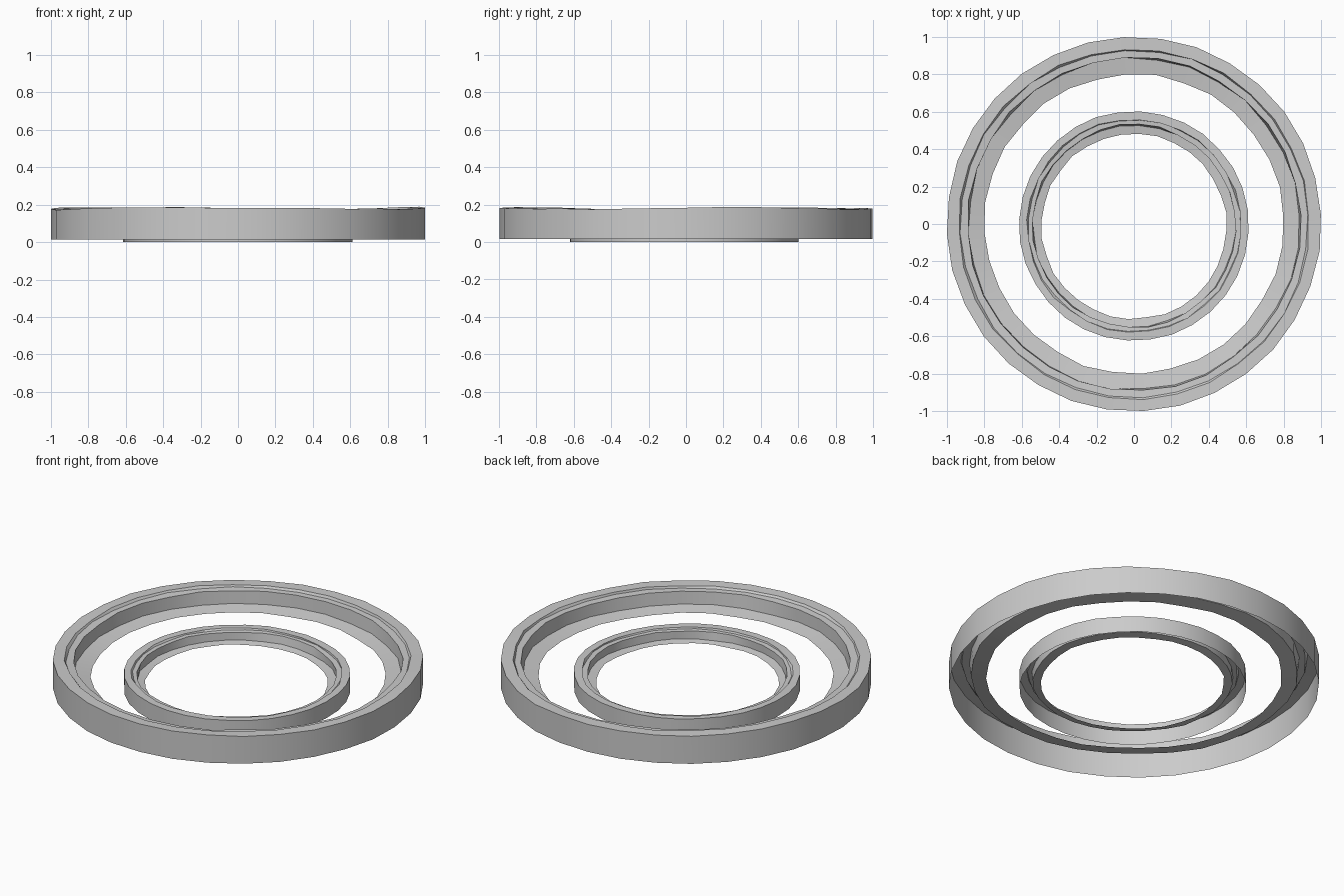
import bpy, bmesh, math, random

if "Cube" in bpy.data.objects:
    bpy.data.objects.remove(bpy.data.objects["Cube"])

random.seed(4)
SEG = 32

gray = bpy.data.materials.new("light_gray")
gray.diffuse_color = (0.6, 0.6, 0.6, 1)
gray.use_nodes = True
gray.node_tree.nodes["Principled BSDF"].inputs["Base Color"].default_value = gray.diffuse_color


def ring(name, profile, centre_y, start, wobble):
    """Spin an open (radius, height) profile into a slightly irregular shell."""
    bm = bmesh.new()
    rows = []
    for i in range(SEG):
        a = start + math.tau * i / SEG
        # gentle unevenness along the hand-shaped rim
        lift = wobble * (0.6 * math.sin(3 * a + 0.9) + 0.4 * math.sin(5 * a))
        row = []
        for k, (r, z) in enumerate(profile):
            jr = random.uniform(-0.005, 0.005) if k > 1 else random.uniform(-0.004, 0)
            if k == 0:
                first = jr
            elif k == 1:
                jr = first          # keep the outer wall vertical
            dz = lift + random.uniform(-0.3, 0.3) * wobble if k else 0
            row.append(bm.verts.new(((r + jr) * math.cos(a),
                                     (r + jr) * math.sin(a) + centre_y, z + dz)))
        rows.append(row)
    for i in range(SEG):
        p, q = rows[i], rows[(i + 1) % SEG]
        for k in range(len(profile) - 1):
            bm.faces.new((p[k], q[k], q[k + 1], p[k + 1]))
    me = bpy.data.meshes.new(name)
    bm.to_mesh(me)
    bm.free()
    me.materials.append(gray)
    ob = bpy.data.objects.new(name, me)
    bpy.context.collection.objects.link(ob)
    bpy.ops.object.select_all(action='DESELECT')
    ob.select_set(True)
    bpy.context.view_layer.objects.active = ob
    bpy.ops.object.shade_smooth_by_angle(angle=math.radians(30))
    return ob


# outer wall, top rim, small step, inner wall, inner ledge
ring("outer_ring", [(1.002, 0.015), (1.002, 0.18), (0.935, 0.18), (0.93, 0.167),
                    (0.89, 0.165), (0.885, 0.09), (0.80, 0.077)],
     0, math.radians(3), 0.007)
ring("inner_ring", [(0.615, 0.0), (0.615, 0.097), (0.57, 0.097), (0.567, 0.088),
                    (0.542, 0.086), (0.54, 0.04), (0.495, 0.033)],
     -0.01, math.radians(8), 0.003)
